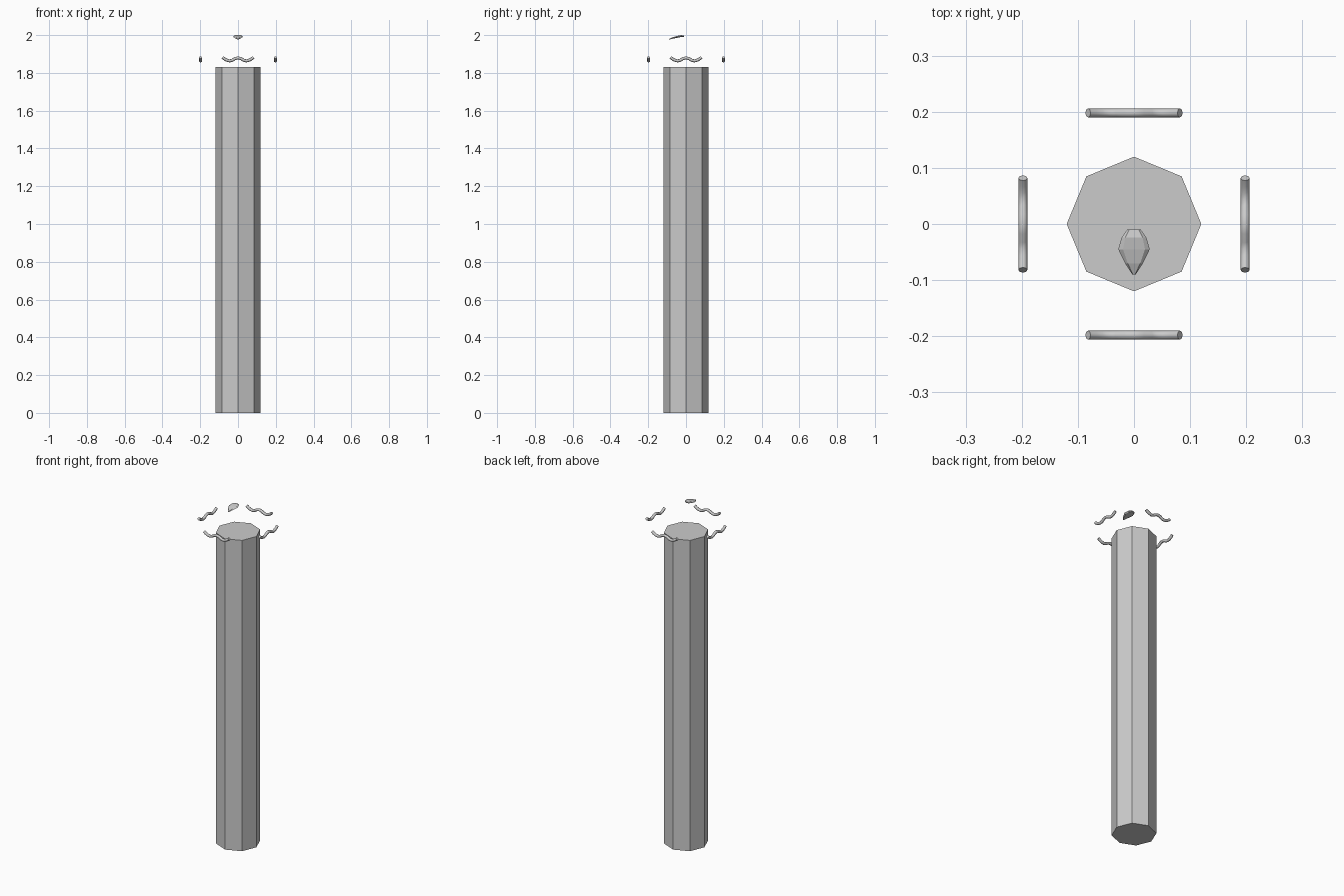
import bpy, bmesh, math
from mathutils import Matrix

cube = bpy.data.objects.get("Cube")
if cube:
    bpy.data.objects.remove(cube, do_unlink=True)

GREY = (0.6, 0.6, 0.6, 1)
stone = bpy.data.materials.new("plain grey")
stone.use_nodes = True
stone.diffuse_color = GREY
stone.node_tree.nodes["Principled BSDF"].inputs["Base Color"].default_value = GREY


def add_mesh(name, bm):
    bmesh.ops.recalc_face_normals(bm, faces=bm.faces)
    mesh = bpy.data.meshes.new(name)
    bm.to_mesh(mesh)
    bm.free()
    mesh.materials.append(stone)
    obj = bpy.data.objects.new(name, mesh)
    bpy.context.collection.objects.link(obj)
    return obj


def loft(rings, matrix=Matrix()):
    """Skin a list of equal closed rings and cap both ends."""
    bm = bmesh.new()
    loops = [[bm.verts.new(p) for p in ring] for ring in rings]
    n = len(loops[0])
    for a, b in zip(loops, loops[1:]):
        for i in range(n):
            j = (i + 1) % n
            bm.faces.new((a[i], a[j], b[j], b[i]))
    bm.faces.new(loops[0])
    bm.faces.new(loops[-1])
    bm.transform(matrix)
    return bm


# Eight-sided pillar with corners on the axes
HEIGHT, RADIUS = 1.83, 0.12
corners = [(RADIUS * math.cos(k * math.pi / 4), RADIUS * math.sin(k * math.pi / 4))
           for k in range(8)]
add_mesh("pillar", loft([[(x, y, z) for x, y in corners] for z in (0, HEIGHT)]))

# Four wavy rods around the top, one per side
half = [(0.015, 0.005), (0.03, -0.004), (0.044, -0.0075),
        (0.058, -0.004), (0.07, 0.002), (0.082, 0.0105)]
path = [(-x, z) for x, z in reversed(half)] + [(0, 0.0085)] + half
ROD, SIDES = 0.008, 8
rings = []
for i, (x, z) in enumerate(path):
    before, after = path[max(i - 1, 0)], path[min(i + 1, len(path) - 1)]
    slope = math.atan2(after[1] - before[1], after[0] - before[0])
    ring = []
    for k in range(SIDES):
        t = 2 * math.pi * k / SIDES
        up = ROD * math.sin(t)
        ring.append((x - up * math.sin(slope), ROD * math.cos(t), z + up * math.cos(slope)))
    rings.append(ring)
for k, side in enumerate(("front", "left", "back", "right")):
    place = Matrix.Rotation(k * math.pi / 2, 4, "Z") @ Matrix.Translation((0, -0.198, 1.871))
    rod = add_mesh("wavy_rod_" + side, loft(rings, place))
    bpy.context.view_layer.objects.active = rod
    rod.select_set(True)
    bpy.ops.object.shade_smooth_by_angle(angle=math.radians(50))
    rod.select_set(False)

# Small leaf-shaped cap piece: y, half width, mid height, half thickness
stations = [(-0.01, 0.012, 1.994, 0.003), (-0.024, 0.022, 1.995, 0.005),
            (-0.045, 0.028, 1.991, 0.005), (-0.07, 0.016, 1.985, 0.004),
            (-0.09, 0.003, 1.978, 0.002)]
section = [(1, 0), (0.7, 1), (-0.7, 1), (-1, 0), (-0.7, -1), (0.7, -1)]
add_mesh("leaf", loft([[(w * a, y, z + t * b) for a, b in section]
                       for y, w, z, t in stations]))
